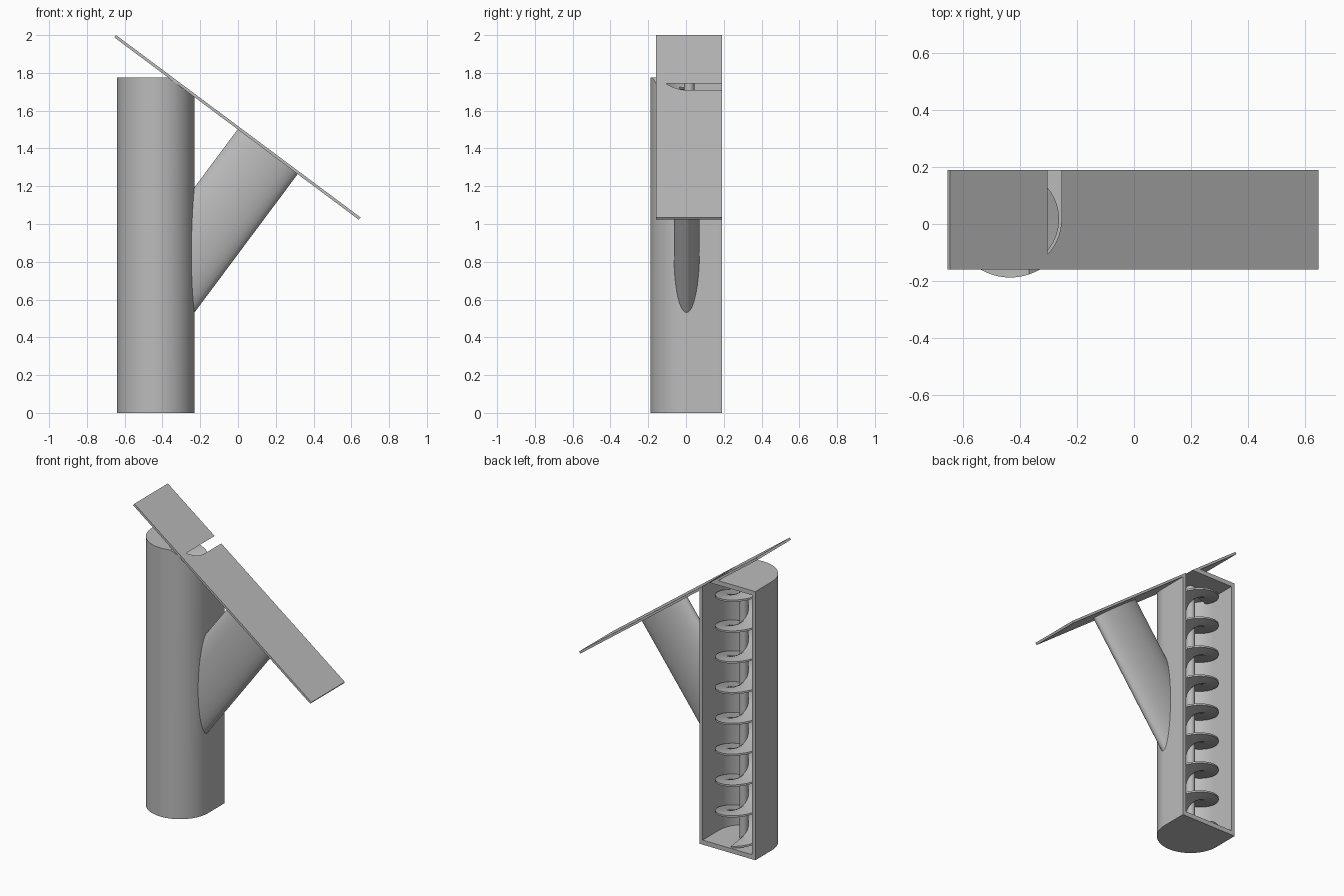
import bpy
import bmesh
from math import sin, cos, pi, atan2, hypot, radians
from mathutils import Matrix, Vector

if "Cube" in bpy.data.objects:
    bpy.data.objects.remove(bpy.data.objects["Cube"], do_unlink=True)

AXIS_X, AXIS_Y, BACK_Y = -0.435, 0.017, 0.19
HEIGHT, WALL, RADIUS = 1.775, 0.025, 0.205
FLOOR, CEILING = 0.03, 1.745

# Sloping panel: top corner of its underside, and its tilt
PANEL_START = Vector((-0.655, 0, 1.988))
PANEL_RUN, PANEL_DROP, PANEL_THICK = 1.301, 0.97, 0.015
TILT = atan2(PANEL_DROP, PANEL_RUN)
NORMAL = Vector((sin(TILT), 0, cos(TILT)))

grey = bpy.data.materials.new("plain_grey")
grey.use_nodes = True
grey.diffuse_color = (0.5, 0.5, 0.5, 1)
grey.node_tree.nodes["Principled BSDF"].inputs["Base Color"].default_value = (0.5, 0.5, 0.5, 1)


def finish(name, bm):
    bmesh.ops.recalc_face_normals(bm, faces=bm.faces)
    mesh = bpy.data.meshes.new(name)
    bm.to_mesh(mesh)
    bm.free()
    mesh.materials.append(grey)
    obj = bpy.data.objects.new(name, mesh)
    bpy.context.collection.objects.link(obj)
    return obj


def select_only(obj):
    bpy.ops.object.select_all(action='DESELECT')
    obj.select_set(True)
    bpy.context.view_layer.objects.active = obj


def smooth(obj):
    select_only(obj)
    bpy.ops.object.shade_smooth_by_angle(angle=radians(30))


def u_prism(radius, back, z0, z1, steps=48):
    """Half-round front with straight sides running to the back."""
    bm = bmesh.new()
    points = [(AXIS_X + radius, back)]
    for i in range(steps + 1):
        a = -pi * i / steps
        points.append((AXIS_X + radius * cos(a), AXIS_Y + radius * sin(a)))
    points.append((AXIS_X - radius, back))
    face = bm.faces.new([bm.verts.new((x, y, z0)) for x, y in points])
    top = bmesh.ops.extrude_face_region(bm, geom=[face])["geom"]
    verts = [v for v in top if isinstance(v, bmesh.types.BMVert)]
    bmesh.ops.translate(bm, verts=verts, vec=(0, 0, z1 - z0))
    return bm


# Housing, trimmed where the panel crosses its top
bm = u_prism(RADIUS, BACK_Y, 0, HEIGHT)
cut = bmesh.ops.bisect_plane(bm, geom=bm.verts[:] + bm.edges[:] + bm.faces[:],
                             plane_co=PANEL_START, plane_no=NORMAL, clear_outer=True)
edges = [e for e in cut["geom_cut"] if isinstance(e, bmesh.types.BMEdge)]
bmesh.ops.holes_fill(bm, edges=edges)
housing = finish("housing", bm)

# Sloping panel
bm = bmesh.new()
bmesh.ops.create_cube(bm, size=1)
length = hypot(PANEL_RUN, PANEL_DROP) - 0.008
bmesh.ops.scale(bm, vec=(length, 0.35, PANEL_THICK), verts=bm.verts)
bmesh.ops.translate(bm, vec=(length / 2, 0.015, PANEL_THICK / 2), verts=bm.verts)
bmesh.ops.transform(bm, verts=bm.verts,
                    matrix=Matrix.Translation(PANEL_START) @ Matrix.Rotation(TILT, 4, 'Y'))
panel = finish("sloping_panel", bm)

# Oval strut from the panel down into the housing wall
bm = bmesh.new()
strut_length = 0.95
bmesh.ops.create_cone(bm, cap_ends=True, segments=64, radius1=1, radius2=1, depth=strut_length)
bmesh.ops.scale(bm, vec=(0.198, 0.068, 1), verts=bm.verts)
bmesh.ops.translate(bm, vec=(1.013, 0.004, -strut_length / 2), verts=bm.verts)
bmesh.ops.transform(bm, verts=bm.verts,
                    matrix=Matrix.Translation(PANEL_START) @ Matrix.Rotation(TILT, 4, 'Y'))
strut = finish("oval_strut", bm)

# Hollow chamber, open at the back, cleared out of every part it meets
cutter = finish("chamber_cutter", u_prism(RADIUS - WALL, BACK_Y + 0.1, FLOOR, CEILING))
cutter.hide_render = True
for part in (housing, panel, strut):
    mod = part.modifiers.new("chamber", 'BOOLEAN')
    mod.operation = 'DIFFERENCE'
    mod.solver = 'EXACT'
    mod.object = cutter
    select_only(part)
    bpy.ops.object.modifier_apply(modifier=mod.name)
bpy.data.objects.remove(cutter, do_unlink=True)

# Screw shaft
bm = bmesh.new()
bmesh.ops.create_cone(bm, cap_ends=True, segments=32, radius1=0.027, radius2=0.027,
                      depth=HEIGHT - 0.002)
bmesh.ops.translate(bm, vec=(AXIS_X, AXIS_Y, HEIGHT / 2), verts=bm.verts)
shaft = finish("screw_shaft", bm)

# Right-handed helical blade
PITCH, PER_TURN, BLADE_R, BLADE_T = 0.2035, 40, 0.172, 0.012
PHASE = radians(35)
first = int(0.18 * PER_TURN)
last = int(8.45 * PER_TURN)
bm = bmesh.new()
previous = None
for i in range(first, last + 1):
    a = PHASE + 2 * pi * i / PER_TURN
    z = PITCH * i / PER_TURN
    section = [(0.02, -1), (BLADE_R, -1), (BLADE_R, 1), (0.02, 1)]
    ring = [bm.verts.new((AXIS_X + r * cos(a), AXIS_Y + r * sin(a), z + s * BLADE_T / 2))
            for r, s in section]
    if previous:
        for k in range(4):
            n = (k + 1) % 4
            bm.faces.new((previous[k], previous[n], ring[n], ring[k]))
    else:
        bm.faces.new(ring)
    previous = ring
bm.faces.new(previous)
blade = finish("screw_blade", bm)

for part in (housing, strut, shaft, blade):
    smooth(part)
